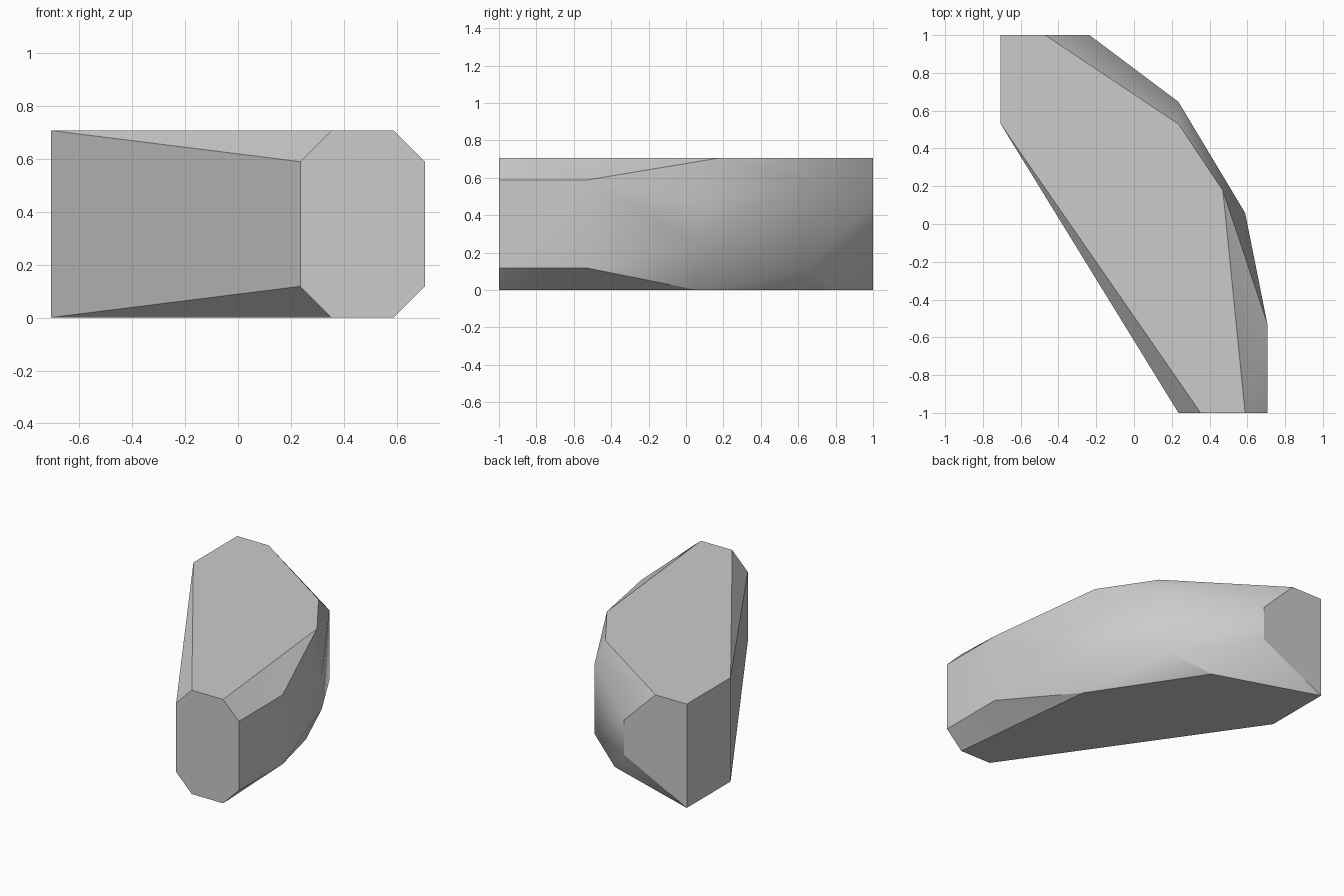
import bpy
import bmesh
import math

cube = bpy.data.objects.get("Cube")
if cube:
    bpy.data.objects.remove(cube, do_unlink=True)

UNIT = 2 / 17   # grid step: the rock is 12 x 17 x 6 steps
HEIGHT = 6

# Outline of the flat top and of the flat underside
top_outline = [(-6, 8.5), (-6, 4.5), (3, -8.5), (5, -8.5), (4, 1.5), (2, 4.5), (-4, 8.5)]
base_outline = [(-6, 8.5), (-6, 4.5), (3, -8.5), (5, -8.5), (4, 0.5), (0, 6.5)]
# Side corners: x, y, and the inset from both top and underside
side_corners = [(2, -8.5, 1), (6, -8.5, 1), (6, -4.5, 1), (5, 0.5, 2), (2, 5.5, 1), (-2, 8.5, 2)]

points = [(x, y, HEIGHT) for x, y in top_outline]
points += [(x, y, 0) for x, y in base_outline]
for x, y, inset in side_corners:
    points += [(x, y, inset), (x, y, HEIGHT - inset)]

# Wrap the corners in a faceted shell and merge coplanar faces
bm = bmesh.new()
for x, y, z in points:
    bm.verts.new((x * UNIT, y * UNIT, z * UNIT))
bmesh.ops.convex_hull(bm, input=bm.verts[:])
bmesh.ops.dissolve_limit(bm, angle_limit=math.radians(0.5), verts=bm.verts[:], edges=bm.edges[:])
bmesh.ops.recalc_face_normals(bm, faces=bm.faces[:])
mesh = bpy.data.meshes.new("rock")
bm.to_mesh(mesh)
bm.free()

rock = bpy.data.objects.new("rock", mesh)
bpy.context.collection.objects.link(rock)

# Plain grey stone
stone = bpy.data.materials.new("stone grey")
stone.use_nodes = True
grey = (0.6, 0.6, 0.6, 1)
stone.diffuse_color = grey
stone.node_tree.nodes["Principled BSDF"].inputs["Base Color"].default_value = grey
mesh.materials.append(stone)

# Soft curved flank, crisp main edges
bpy.ops.object.select_all(action="DESELECT")
rock.select_set(True)
bpy.context.view_layer.objects.active = rock
bpy.ops.object.shade_smooth_by_angle(angle=math.radians(30))
